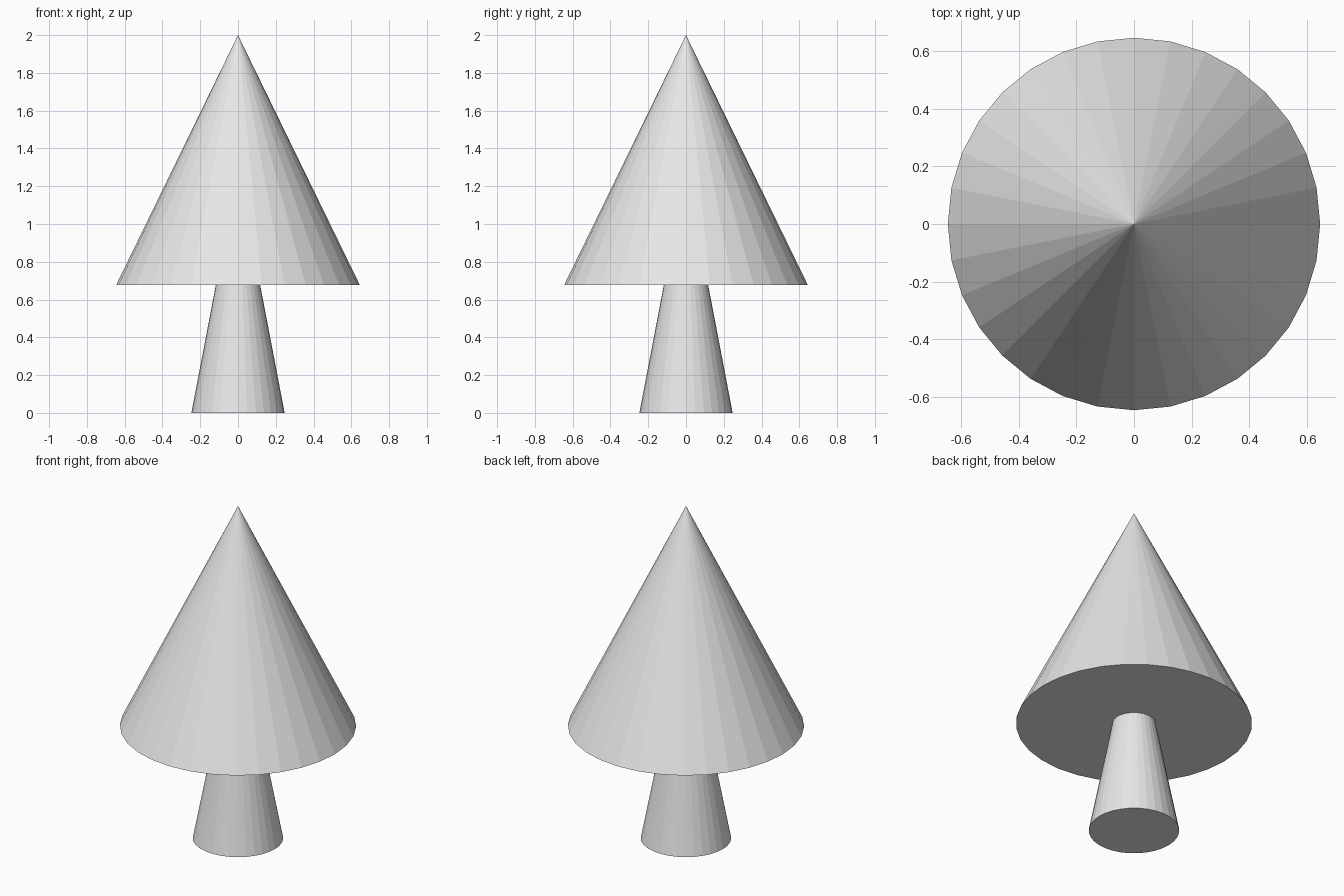
import bpy

cube = bpy.data.objects.get("Cube")
if cube:
    bpy.data.objects.remove(cube, do_unlink=True)

# Single light grey material
grey = bpy.data.materials.new("light grey")
grey.use_nodes = True
colour = (0.8, 0.8, 0.8, 1)
grey.diffuse_color = colour
grey.node_tree.nodes["Principled BSDF"].inputs["Base Color"].default_value = colour


def add_cone(name, radius, bottom, top):
    """Flat-shaded 32-sided cone standing between two heights."""
    bpy.ops.mesh.primitive_cone_add(
        vertices=32, radius1=radius, radius2=0, depth=top - bottom,
        location=(0, 0, (bottom + top) / 2))
    cone = bpy.context.object
    cone.name = name
    cone.data.materials.append(grey)
    return cone


# Trunk tapers to a point hidden inside the foliage
add_cone("trunk", 0.247, 0, 1.29)
add_cone("foliage", 0.645, 0.677, 2)
